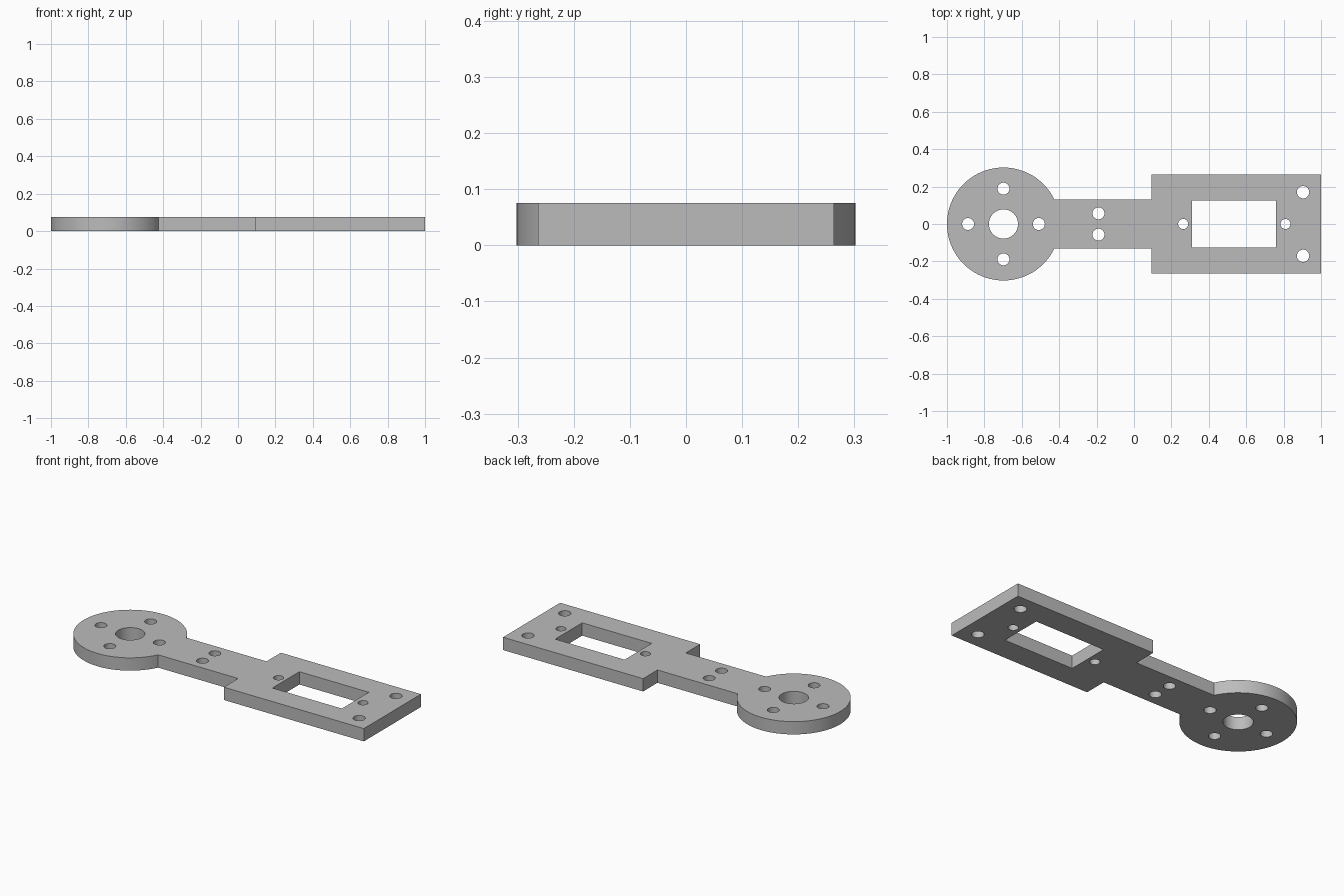
import bpy
import bmesh
from math import acos, asin, cos, pi, sin, tau

cube = bpy.data.objects.get("Cube")
if cube:
    bpy.data.objects.remove(cube, do_unlink=True)

THICKNESS = 0.075
DISC_X, DISC_R = -0.698, 0.302
NECK_HALF = 0.131
PLATE_X, PLATE_HALF = 0.093, 0.264


def arc(cx, cy, radius, start, end, steps):
    return [(cx + radius * cos(start + (end - start) * i / steps),
             cy + radius * sin(start + (end - start) * i / steps))
            for i in range(steps + 1)]


def circle(cx, cy, radius, steps=40):
    return arc(cx, cy, radius, 0, tau, steps)[:-1]


def add_loop(bm, points):
    verts = [bm.verts.new((x, y, 0)) for x, y in points]
    return [bm.edges.new((a, b)) for a, b in zip(verts, verts[1:] + verts[:1])]


# Outline: round head, neck and rectangular mounting plate
join = asin(NECK_HALF / DISC_R)
outline = arc(DISC_X, 0, DISC_R, join, tau - join, 72)
outline += [(PLATE_X, -NECK_HALF), (PLATE_X, -PLATE_HALF), (1, -PLATE_HALF),
            (1, PLATE_HALF), (PLATE_X, PLATE_HALF), (PLATE_X, NECK_HALF)]

# Rectangular window and hub bore
loops = [outline,
         [(0.31, -0.125), (0.76, -0.125), (0.76, 0.125), (0.31, 0.125)],
         circle(DISC_X, 0, 0.078)]

# Four screw holes around the hub
for i in range(4):
    a = i * pi / 2
    loops.append(circle(DISC_X + 0.189 * cos(a), 0.189 * sin(a), 0.032))

# Paired holes on the neck and at the plate end
for side in (-1, 1):
    loops.append(circle(-0.19, side * 0.057, 0.032))
    loops.append(circle(0.904, side * 0.17, 0.033))

# Small holes at both ends of the window
for x in (0.263, 0.81):
    loops.append(circle(x, 0, 0.027))

# Fill the profile and extrude it to thickness
bm = bmesh.new()
edges = [e for points in loops for e in add_loop(bm, points)]
bmesh.ops.triangle_fill(bm, edges=edges, use_beauty=True, use_dissolve=False)
solid = bmesh.ops.extrude_face_region(bm, geom=bm.faces[:], use_keep_orig=True)
top = [g for g in solid["geom"] if isinstance(g, bmesh.types.BMVert)]
bmesh.ops.translate(bm, verts=top, vec=(0, 0, THICKNESS))
bmesh.ops.recalc_face_normals(bm, faces=bm.faces[:])
mesh = bpy.data.meshes.new("mounting_arm")
bm.to_mesh(mesh)
bm.free()

arm = bpy.data.objects.new("mounting_arm", mesh)
bpy.context.collection.objects.link(arm)

# Plain grey material
grey = bpy.data.materials.new("grey")
grey.use_nodes = True
color = (0.5, 0.5, 0.5, 1)
grey.diffuse_color = color
grey.node_tree.nodes["Principled BSDF"].inputs["Base Color"].default_value = color
mesh.materials.append(grey)

# Smooth round walls, sharp edges elsewhere
bpy.ops.object.select_all(action="DESELECT")
arm.select_set(True)
bpy.context.view_layer.objects.active = arm
bpy.ops.object.shade_smooth_by_angle(angle=pi / 6)
